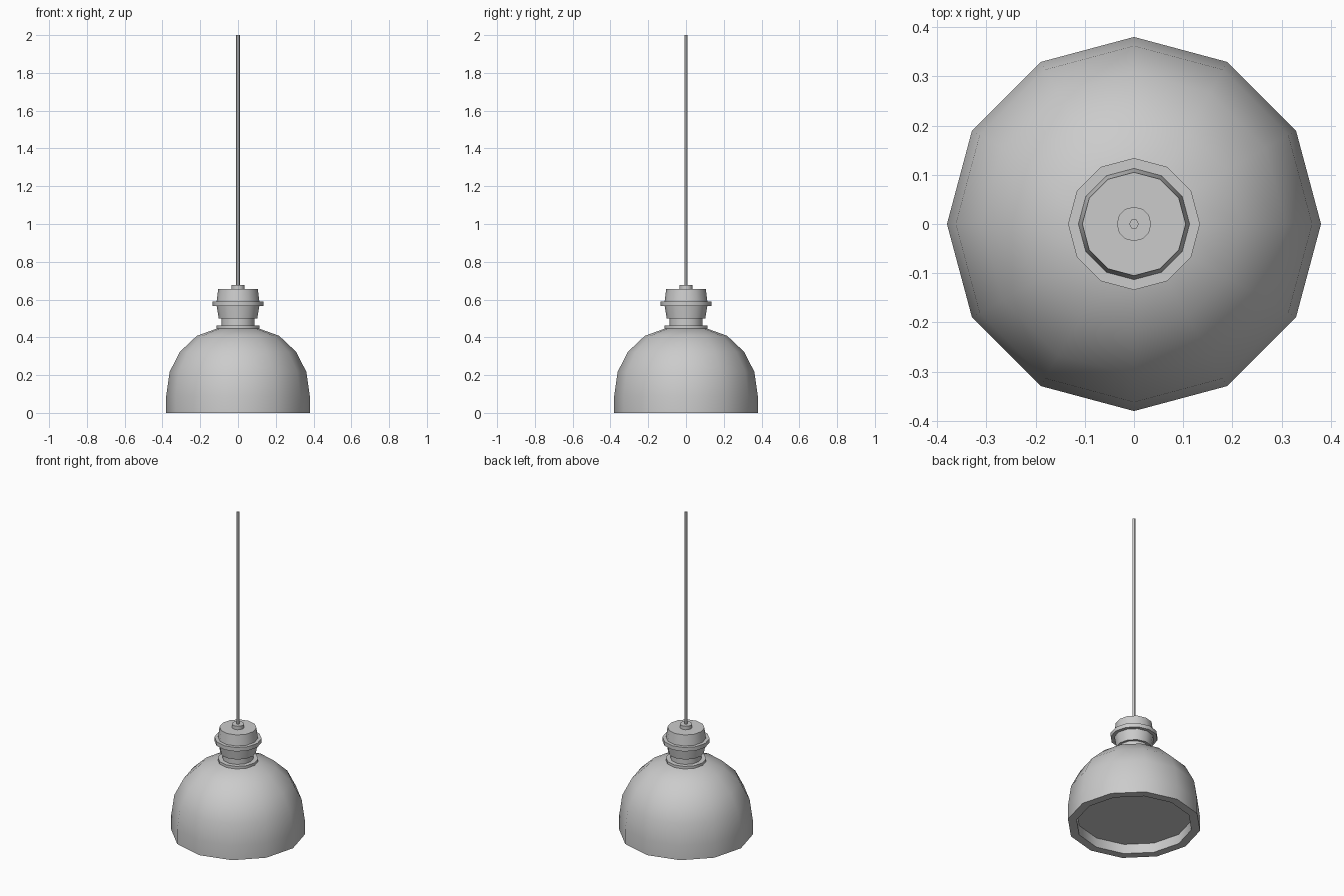
import bpy, bmesh, math
from math import cos, sin, tau

if "Cube" in bpy.data.objects:
    bpy.data.objects.remove(bpy.data.objects["Cube"])


def lathe(name, profile, sides=12, smooth=31):
    """Revolve an (r, z) profile about z; r = 0 closes to a single point."""
    bm = bmesh.new()
    rings = []
    for r, z in profile:
        if r == 0:
            rings.append([bm.verts.new((0, 0, z))] * sides)
        else:
            rings.append([bm.verts.new((r * cos(tau * i / sides), r * sin(tau * i / sides), z))
                          for i in range(sides)])
    for a, b in zip(rings, rings[1:]):
        for i in range(sides):
            j = (i + 1) % sides
            bm.faces.new(list(dict.fromkeys((a[i], a[j], b[j], b[i]))))
    bmesh.ops.recalc_face_normals(bm, faces=bm.faces)
    mesh = bpy.data.meshes.new(name)
    bm.to_mesh(mesh)
    bm.free()
    obj = bpy.data.objects.new(name, mesh)
    bpy.context.collection.objects.link(obj)
    bpy.ops.object.select_all(action='DESELECT')
    obj.select_set(True)
    bpy.context.view_layer.objects.active = obj
    bpy.ops.object.shade_smooth_by_angle(angle=math.radians(smooth))
    return obj


# Dome shade with a thick rim and a shallow recessed diffuser underneath
lathe("shade", [(0, 0.06), (0.33, 0.06), (0.33, 0), (0.38, 0), (0.38, 0.09),
                (0.362, 0.217), (0.308, 0.323), (0.218, 0.408), (0.11, 0.447), (0, 0.447)])

# Collar, neck and lamp holder with its screw ring
lathe("lamp_holder", [(0, 0.447), (0.115, 0.447), (0.115, 0.463), (0.088, 0.463), (0.088, 0.50),
                      (0.102, 0.50), (0.113, 0.565), (0.134, 0.565), (0.134, 0.59),
                      (0.113, 0.59), (0.105, 0.655), (0, 0.655)])

# Cord grip
lathe("cord_grip", [(0, 0.655), (0.035, 0.655), (0.035, 0.677), (0, 0.677)])

# Hanging cord
lathe("cord", [(0, 0.677), (0.01, 0.677), (0.01, 2.0), (0, 2.0)], sides=6)
